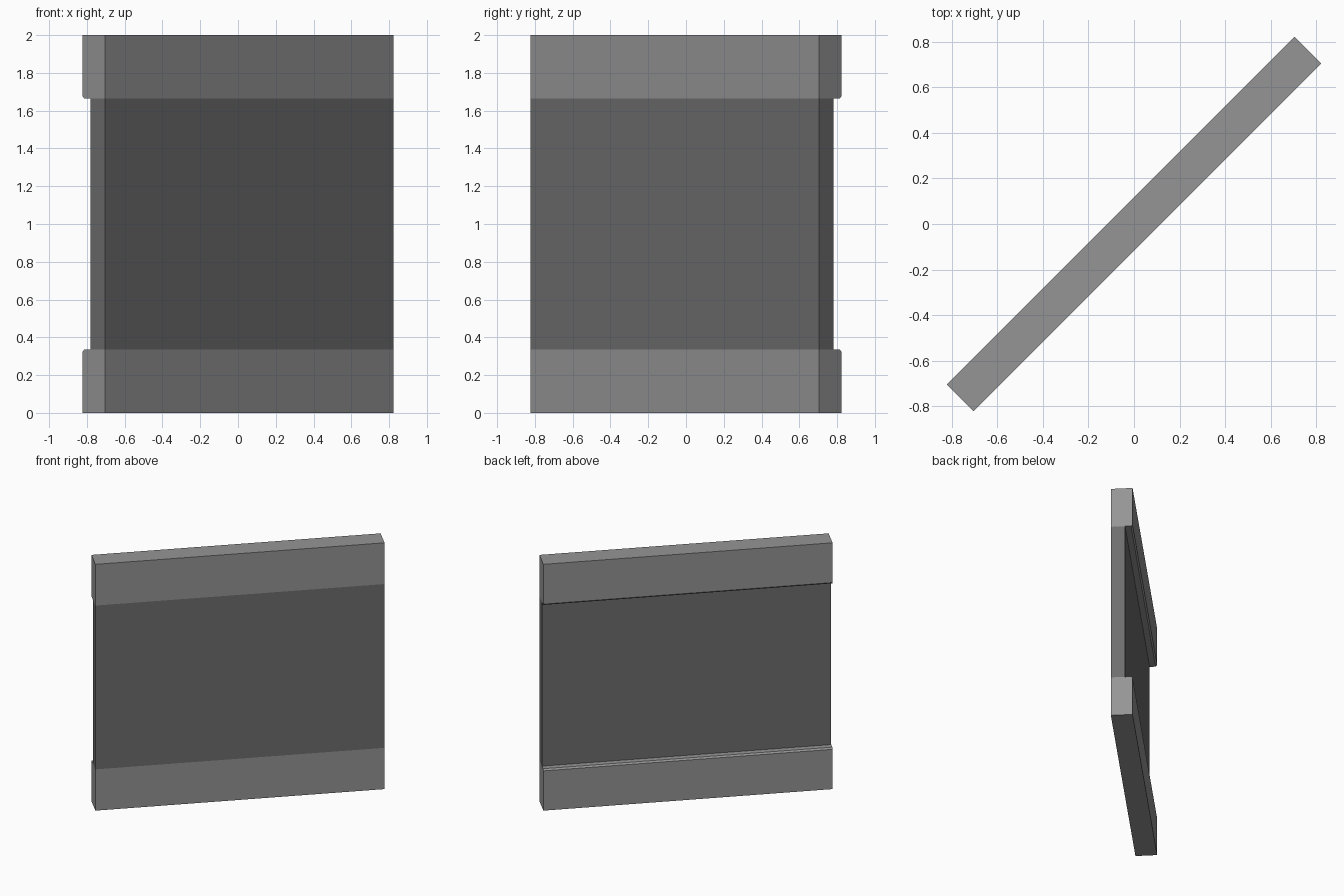
import bpy
import bmesh
import math
from mathutils import Matrix

old = bpy.data.objects.get("Cube")
if old:
    bpy.data.objects.remove(old, do_unlink=True)

LENGTH, HALF_T = 2.161, 0.0834
BAND_H, RECESS, CHAMFER = 0.335, 0.058, 0.012
TURN = Matrix.Rotation(math.radians(45), 4, "Z")


def material(name, value):
    mat = bpy.data.materials.new(name)
    mat.use_nodes = True
    colour = (value, value, value, 1)
    mat.diffuse_color = colour
    mat.node_tree.nodes["Principled BSDF"].inputs["Base Color"].default_value = colour
    return mat


def extrude_profile(name, profile, mat):
    """Sweep a (depth, height) outline along the wall, then turn it diagonal."""
    bm = bmesh.new()
    face = bm.faces.new([bm.verts.new((-LENGTH / 2, y, z)) for y, z in profile])
    moved = bmesh.ops.extrude_face_region(bm, geom=[face])["geom"]
    verts = [g for g in moved if isinstance(g, bmesh.types.BMVert)]
    bmesh.ops.translate(bm, verts=verts, vec=(LENGTH, 0, 0))
    # the start cap stays after extrusion only if still present
    bmesh.ops.holes_fill(bm, edges=[e for e in bm.edges if e.is_boundary])
    bmesh.ops.recalc_face_normals(bm, faces=bm.faces)
    bm.transform(TURN)
    mesh = bpy.data.meshes.new(name)
    bm.to_mesh(mesh)
    bm.free()
    mesh.materials.append(mat)
    obj = bpy.data.objects.new(name, mesh)
    bpy.context.collection.objects.link(obj)


light = material("light_grey", 0.30)
dark = material("dark_grey", 0.155)

# Trim band: flush at the front, chamfered on its inner back edge
band = [(-HALF_T, 0), (HALF_T, 0), (HALF_T, BAND_H - CHAMFER),
        (HALF_T - CHAMFER, BAND_H), (-HALF_T, BAND_H)]
extrude_profile("bottom_band", band, light)
extrude_profile("top_band", [(y, 2 - z) for y, z in band], light)

# Wall panel, set back from the bands on the rear side only
back = HALF_T - RECESS
extrude_profile("wall_panel", [(-HALF_T, BAND_H), (back, BAND_H),
                               (back, 2 - BAND_H), (-HALF_T, 2 - BAND_H)], dark)
